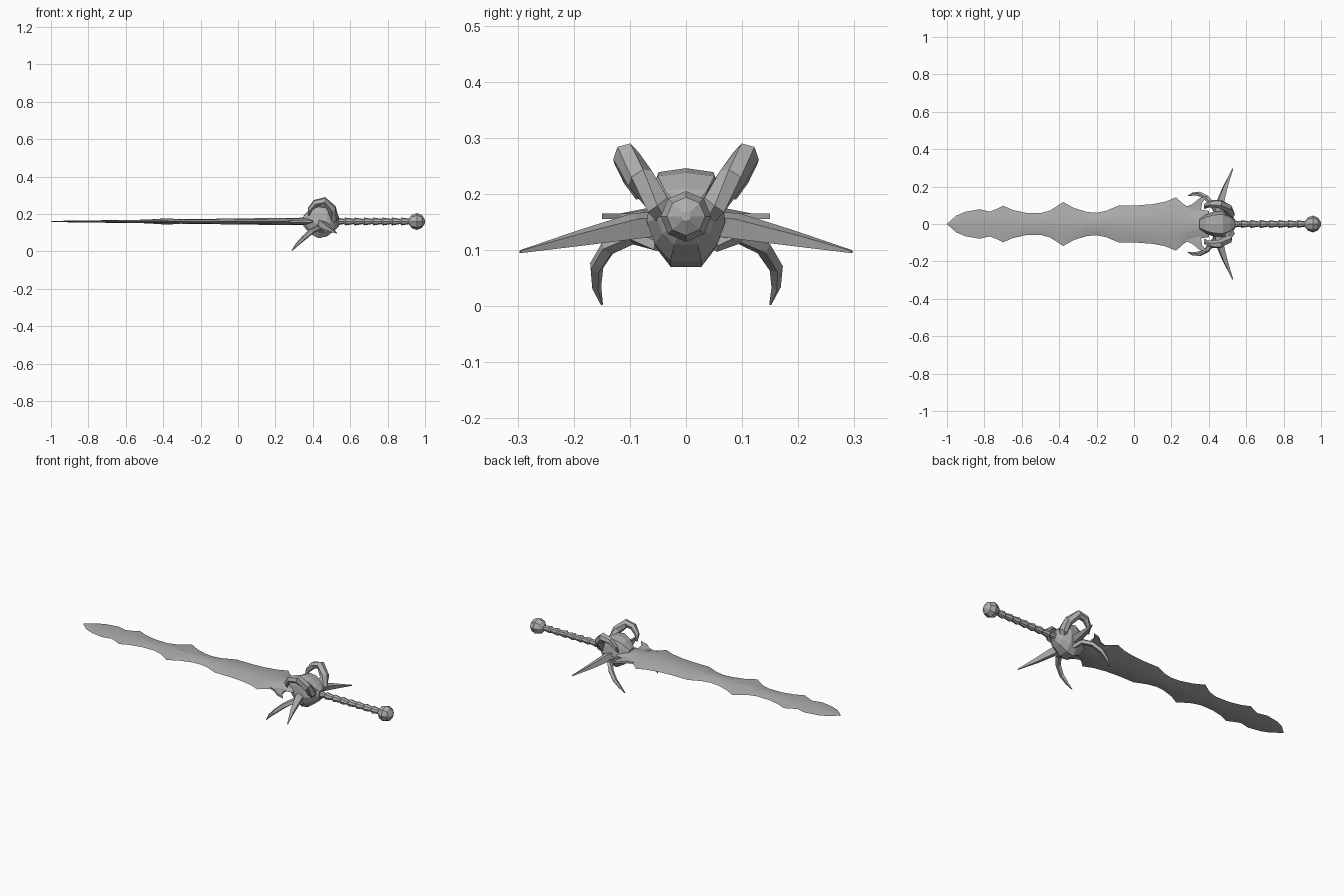
import bpy, bmesh, math
from mathutils import Vector

cube = bpy.data.objects.get("Cube")
if cube:
    bpy.data.objects.remove(cube)

AXIS = 0.16  # height of the sword's long axis

steel = bpy.data.materials.new("grey steel")
steel.use_nodes = True
GREY = (0.42, 0.42, 0.42, 1)
steel.diffuse_color = GREY
steel.node_tree.nodes["Principled BSDF"].inputs["Base Color"].default_value = GREY


def finish(name, bm, smooth=None):
    bmesh.ops.recalc_face_normals(bm, faces=bm.faces)
    mesh = bpy.data.meshes.new(name)
    bm.to_mesh(mesh)
    bm.free()
    mesh.materials.append(steel)
    obj = bpy.data.objects.new(name, mesh)
    bpy.context.collection.objects.link(obj)
    if smooth:
        bpy.ops.object.select_all(action='DESELECT')
        obj.select_set(True)
        bpy.context.view_layer.objects.active = obj
        bpy.ops.object.shade_smooth_by_angle(angle=math.radians(smooth))
    return obj


def skin(bm, rings):
    """Bridge equal rings of points and cap both ends."""
    rows = [[bm.verts.new(p) for p in ring] for ring in rings]
    n = len(rows[0])
    for a, b in zip(rows, rows[1:]):
        for i in range(n):
            j = (i + 1) % n
            bm.faces.new((a[i], a[j], b[j], b[i]))
    bm.faces.new(rows[0])
    bm.faces.new(rows[-1])


def horn_pair(name, path, radii, sides=6, flat=1.0):
    """Tapered tube along a path, built on both sides."""
    for side, label in ((1, "left_"), (-1, "right_")):
        pts = [Vector((x, y * side, z)) for x, y, z in path]
        rings = []
        for i, (p, r) in enumerate(zip(pts, radii)):
            t = (pts[min(i + 1, len(pts) - 1)] - pts[max(i - 1, 0)]).normalized()
            u = t.cross(Vector((0, side, 0.35))).normalized()
            v = t.cross(u)
            angles = [math.tau * k / sides for k in range(sides)]
            rings.append([p + r * (u * math.cos(a) + flat * v * math.sin(a)) for a in angles])
        bm = bmesh.new()
        skin(bm, rings)
        finish(label + name, bm)


def turned(name, profile, sides=8):
    """Round part about the long axis from (x, radius) stations."""
    rings = []
    for x, r in profile:
        rings.append([(x, r * math.cos(math.tau * k / sides),
                       AXIS + r * math.sin(math.tau * k / sides)) for k in range(sides)])
    bm = bmesh.new()
    skin(bm, rings)
    return finish(name, bm)


# Wavy blade: half outline, ridge in the middle, thin edges
outline = [(-0.998, 0.003), (-0.95, 0.045), (-0.9, 0.066), (-0.825, 0.079), (-0.77, 0.066),
           (-0.74, 0.078), (-0.7, 0.098), (-0.65, 0.076), (-0.58, 0.06), (-0.5, 0.058),
           (-0.45, 0.072), (-0.42, 0.09), (-0.38, 0.118), (-0.32, 0.085), (-0.25, 0.064),
           (-0.2, 0.06), (-0.15, 0.07), (-0.08, 0.1), (0.02, 0.1), (0.1, 0.106),
           (0.17, 0.12), (0.225, 0.143), (0.26, 0.11), (0.29, 0.09), (0.4, 0.07)]
rings = []
for x, w in outline:
    t = 0.003 + 0.017 * min(1, (x + 1) / 1.3)
    ring = [(-w, 0), (-w * 0.5, t * 0.75), (0, t), (w * 0.5, t * 0.75),
            (w, 0), (w * 0.5, -t * 0.75), (0, -t), (-w * 0.5, -t * 0.75)]
    rings.append([(x, y, AXIS + z) for y, z in ring])
bm = bmesh.new()
skin(bm, rings)
finish("blade", bm, 35)

# Curved ridges crossing the middle of the blade
for face, label in ((1, "upper"), (-1, "lower")):
    bm = bmesh.new()
    leaf = [(-0.56, 0.03), (-0.45, 0.042), (-0.36, 0.03), (-0.2, 0.0), (-0.32, -0.03),
            (-0.39, -0.045), (-0.46, -0.03)]
    rim = [bm.verts.new((x, y, AXIS + face * 0.005)) for x, y in leaf]
    peak = bm.verts.new((-0.38, 0, AXIS + face * 0.017))
    for a, b in zip(rim, rim[1:] + rim[:1]):
        bm.faces.new((a, b, peak))
    bm.faces.new(rim)
    finish(label + "_blade_ridge", bm, 35)

# Hooked barbs at the blade root
for side, label in ((1, "left"), (-1, "right")):
    barb = [(0.27, 0.09), (0.31, 0.105), (0.35, 0.138), (0.395, 0.15), (0.365, 0.115), (0.355, 0.06)]
    bm = bmesh.new()
    skin(bm, [[(x, y * side, AXIS + z) for x, y in barb] for z in (-0.005, 0.005)])
    finish(label + "_blade_barb", bm)

# Skull-shaped guard: stations of x, half width, bottom, top
stations = [(0.35, 0.03, 0.135, 0.19), (0.385, 0.052, 0.095, 0.225), (0.43, 0.068, 0.07, 0.246),
            (0.475, 0.07, 0.08, 0.238), (0.515, 0.052, 0.11, 0.21), (0.54, 0.025, 0.135, 0.185)]
rings = []
for x, w, low, high in stations:
    h = high - low
    half = [(0.4, 0), (0.8, 0.2), (1, 0.45), (0.9, 0.75), (0.72, 0.96)]
    ring = [(w * a, low + h * b) for a, b in half]
    ring += [(0, high)] + [(-y, z) for y, z in reversed(ring)]
    rings.append([(x, y, z) for y, z in ring])
bm = bmesh.new()
skin(bm, rings)
finish("skull_guard", bm)

# Curled horns, straight side spikes and hooked tusks
horn_pair("curled_horn",
          [(0.495, 0.02, 0.145), (0.515, 0.05, 0.182), (0.502, 0.082, 0.228), (0.46, 0.107, 0.268),
           (0.415, 0.108, 0.258), (0.385, 0.098, 0.225), (0.378, 0.085, 0.192)],
          [0.02, 0.025, 0.025, 0.024, 0.02, 0.014, 0.005])
horn_pair("side_spike",
          [(0.44, 0.04, 0.148), (0.452, 0.09, 0.143), (0.485, 0.19, 0.121), (0.528, 0.296, 0.097)],
          [0.024, 0.026, 0.016, 0.003], 4)
horn_pair("tusk",
          [(0.45, 0.05, 0.11), (0.425, 0.095, 0.126), (0.39, 0.138, 0.105), (0.35, 0.16, 0.07),
           (0.314, 0.16, 0.035), (0.288, 0.15, 0.003)],
          [0.014, 0.016, 0.015, 0.013, 0.009, 0.002], 5)

# Ridged grip: repeated flared segments
grip = []
SEGMENTS = 8
for i in range(SEGMENTS):
    start = 0.525 + i * 0.4 / SEGMENTS
    grip += [(start, 0.021), (start + 0.042, 0.014)]
turned("grip", grip + [(0.93, 0.014)])

# Faceted pommel
turned("pommel", [(0.914, 0.016), (0.93, 0.036), (0.957, 0.045), (0.984, 0.034), (1.0, 0.008)])
